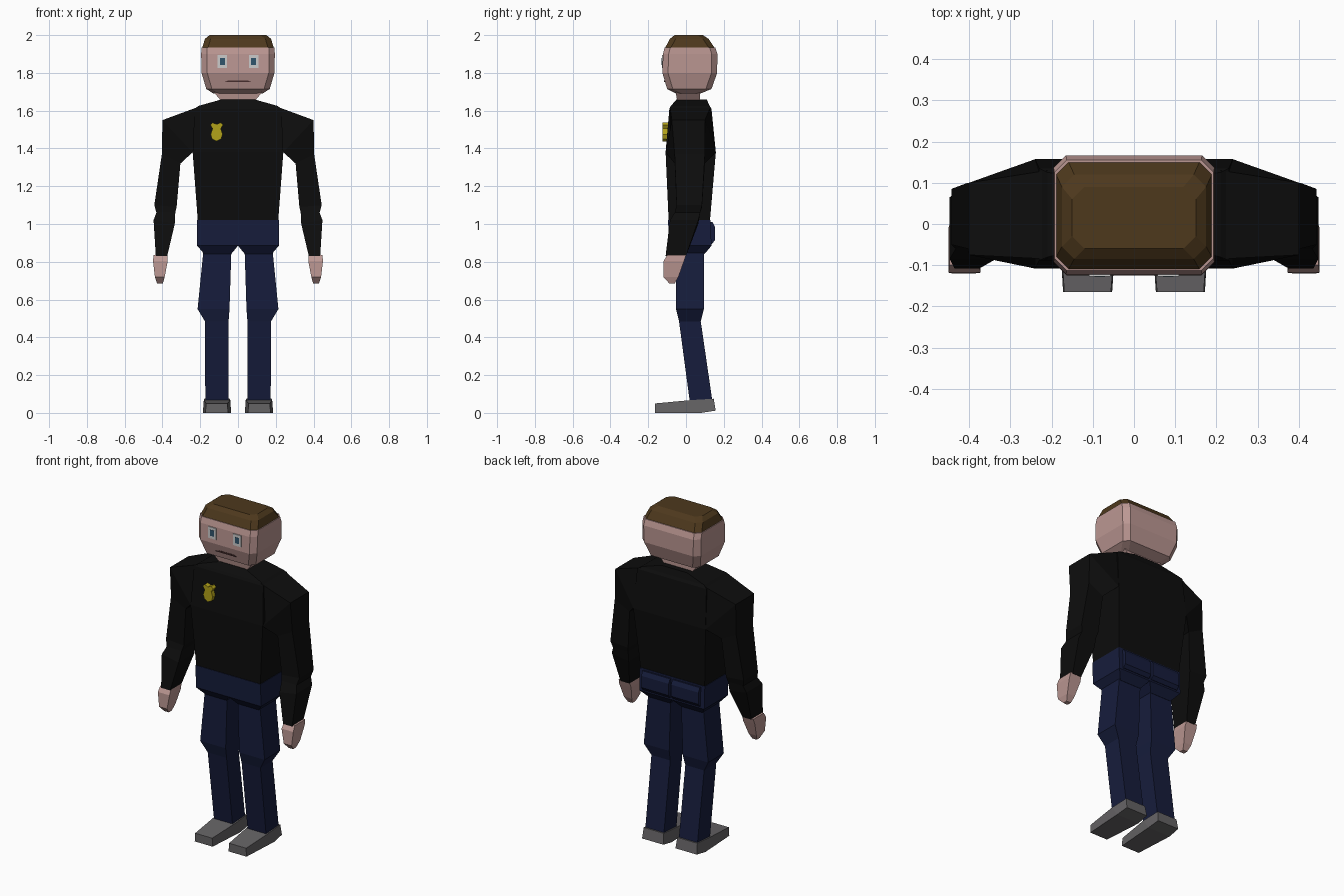
import bpy, bmesh


def material(name, rgb):
    m = bpy.data.materials.new(name)
    m.diffuse_color = (*rgb, 1)
    return m


SKIN = material("skin", (0.50, 0.31, 0.29))
HAIR = material("hair", (0.075, 0.04, 0.012))
BLACK = material("black_cloth", (0.004, 0.004, 0.004))
DENIM = material("denim", (0.008, 0.012, 0.045))
GREY = material("shoe_grey", (0.13, 0.125, 0.13))
GOLD = material("gold", (0.45, 0.36, 0.01))
WHITE = material("eye_white", (0.55, 0.58, 0.58))
IRIS = material("iris", (0.03, 0.09, 0.15))
LIP = material("mouth_dark", (0.06, 0.025, 0.025))


def loft(name, rings, mat, mirror=False):
    """Skin a list of equal-length rings and cap both ends."""
    bm = bmesh.new()
    loops = [[bm.verts.new(p) for p in ring] for ring in rings]
    n = len(loops[0])
    for a, b in zip(loops, loops[1:]):
        for i in range(n):
            j = (i + 1) % n
            bm.faces.new((a[i], a[j], b[j], b[i]))
    bm.faces.new(loops[0])
    bm.faces.new(loops[-1])
    bmesh.ops.recalc_face_normals(bm, faces=bm.faces)
    if mirror:  # open the faces lying on the centre plane
        inner = [f for f in bm.faces if all(abs(v.co.x) < 1e-4 for v in f.verts)]
        bmesh.ops.delete(bm, geom=inner, context='FACES')
    me = bpy.data.meshes.new(name)
    bm.to_mesh(me)
    bm.free()
    me.materials.append(mat)
    ob = bpy.data.objects.new(name, me)
    bpy.context.collection.objects.link(ob)
    if mirror:
        ob.modifiers.new("Mirror", 'MIRROR')
    return ob


def rect(x0, x1, y0, y1, z, c=0.0):
    """Horizontal rectangle, with corners cut by c if given."""
    if not c:
        return [(x0, y0, z), (x1, y0, z), (x1, y1, z), (x0, y1, z)]
    return [(x0 + c, y0, z), (x1 - c, y0, z), (x1, y0 + c, z), (x1, y1 - c, z),
            (x1 - c, y1, z), (x0 + c, y1, z), (x0, y1 - c, z), (x0, y0 + c, z)]


def slant(outer, inner, y0, y1):
    """Limb section running from an outer (x, z) to an inner (x, z) point."""
    (xo, zo), (xi, zi) = outer, inner
    return [(xo, y0, zo), (xo, y1, zo), (xi, y1, zi), (xi, y0, zi)]


def plate(name, outline, y0, y1, mat, mirror=False):
    """Front-facing (x, z) outline given thickness in y."""
    return loft(name, [[(x, y, z) for x, z in outline] for y in (y0, y1)], mat, mirror)


def box_outline(x, z, hx, hz):
    return [(x - hx, z - hz), (x + hx, z - hz), (x + hx, z + hz), (x - hx, z + hz)]


# Head, hair and neck
loft("head", [rect(-0.13, 0.13, -0.05, 0.075, 1.69, 0.03),
              rect(-0.168, 0.168, -0.10, 0.135, 1.715, 0.03),
              rect(-0.193, 0.193, -0.125, 0.165, 1.80, 0.03),
              rect(-0.195, 0.195, -0.122, 0.166, 1.90, 0.03),
              rect(-0.193, 0.193, -0.113, 0.155, 1.935, 0.03)], SKIN)
loft("hair", [rect(-0.19, 0.19, -0.112, 0.153, 1.93, 0.03),
              rect(-0.175, 0.175, -0.085, 0.12, 1.98, 0.03),
              rect(-0.15, 0.15, -0.06, 0.09, 2.0, 0.03)], HAIR)
loft("neck", [rect(-0.08, 0.08, -0.045, 0.075, 1.64),
              rect(-0.13, 0.13, -0.055, 0.075, 1.70)], SKIN)

# Face
plate("eye", box_outline(0.083, 1.86, 0.026, 0.034), -0.127, -0.11, WHITE, True)
plate("pupil", box_outline(0.083, 1.86, 0.013, 0.018), -0.129, -0.12, IRIS, True)
plate("mouth", [(-0.07, 1.752), (0.07, 1.752), (0.05, 1.761), (-0.05, 1.761)],
      -0.116, -0.10, LIP)

# Shirt body
loft("torso", [rect(-0.213, 0.213, -0.092, 0.127, 1.02),
               rect(-0.24, 0.24, -0.108, 0.158, 1.38),
               rect(-0.23, 0.23, -0.088, 0.135, 1.61),
               rect(-0.21, 0.21, -0.08, 0.125, 1.625),
               rect(-0.085, 0.085, -0.05, 0.11, 1.66)], BLACK)

# Sleeves: shoulder, upper arm, elbow crease, forearm
loft("sleeve", [slant((0.21, 1.62), (0.21, 1.38), -0.085, 0.13),
                [(0.40, -0.075, 1.55), (0.40, 0.10, 1.55),
                 (0.24, 0.157, 1.38), (0.24, -0.108, 1.38)],
                slant((0.403, 1.37), (0.305, 1.32), -0.06, 0.10),
                slant((0.443, 1.10), (0.325, 1.09), -0.05, 0.085),
                slant((0.432, 1.06), (0.332, 1.06), -0.06, 0.075),
                slant((0.447, 1.02), (0.335, 1.0), -0.085, 0.065),
                slant((0.435, 0.83), (0.375, 0.83), -0.108, 0.0)], BLACK, True)
loft("hand", [rect(0.375, 0.447, -0.10, 0.0, 0.835),
              rect(0.372, 0.45, -0.118, -0.01, 0.805),
              rect(0.388, 0.44, -0.12, -0.04, 0.72),
              rect(0.398, 0.428, -0.088, -0.06, 0.685)], SKIN, True)

# Chest badge
half = [(0.0, 1.438), (0.024, 1.45), (0.032, 1.475), (0.022, 1.505),
        (0.034, 1.525), (0.022, 1.537), (0.0, 1.528)]
badge = half + [(-x, z) for x, z in half[-2:0:-1]]
plate("badge", [(x - 0.113, z) for x, z in badge], -0.124, -0.09, GOLD)

# Trousers
loft("hips", [rect(0, 0.216, -0.095, 0.13, 1.02),
              rect(0, 0.216, -0.09, 0.135, 0.885),
              rect(0.037, 0.178, -0.055, 0.097, 0.84)], DENIM, True)
loft("back_pocket", [rect(0.008, 0.19, 0.12, 0.14, 1.01),
                     rect(0.008, 0.19, 0.12, 0.153, 0.985),
                     rect(0.008, 0.19, 0.12, 0.153, 0.915),
                     rect(0.008, 0.19, 0.12, 0.138, 0.895)], DENIM, True)
loft("trouser_leg", [rect(0.035, 0.183, -0.053, 0.096, 0.86),
                     rect(0.045, 0.214, -0.053, 0.095, 0.55),
                     rect(0.05, 0.175, -0.037, 0.078, 0.485),
                     rect(0.05, 0.173, 0.02, 0.14, 0.06)], DENIM, True)

# Shoes, with the toe lower than the heel
loft("shoe", [[(0.053, -0.165, 0), (0.172, -0.165, 0),
               (0.169, -0.165, 0.05), (0.056, -0.165, 0.05)],
              [(0.036, 0.08, 0), (0.186, 0.08, 0),
               (0.181, 0.03, 0.068), (0.041, 0.03, 0.068)],
              [(0.04, 0.157, 0.012), (0.182, 0.157, 0.012),
               (0.178, 0.147, 0.075), (0.045, 0.147, 0.075)]], GREY, True)
